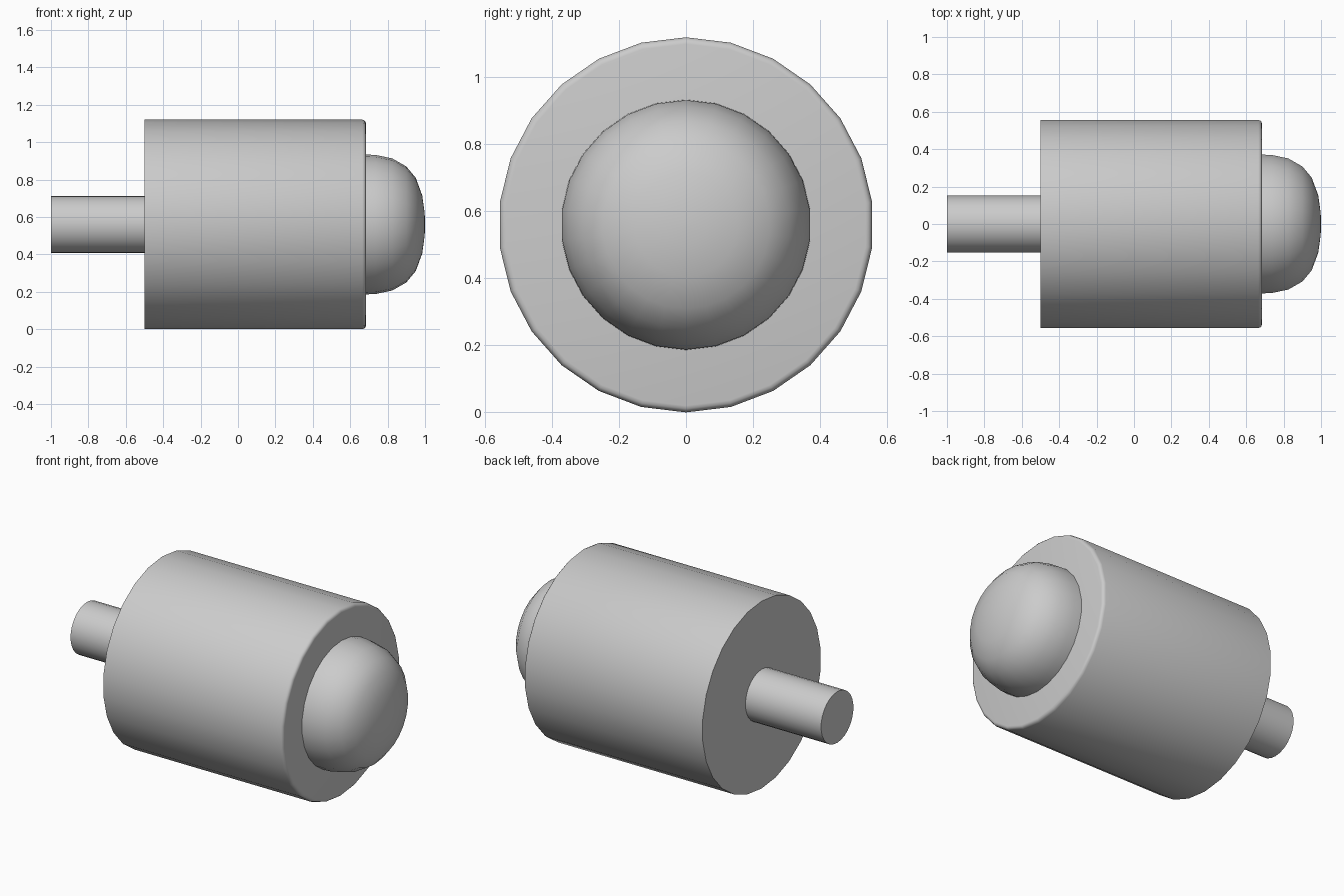
import bpy
import bmesh
from math import radians, tau, sin, cos

cube = bpy.data.objects.get("Cube")
if cube:
    bpy.data.objects.remove(cube, do_unlink=True)

SIDES = 26
RADIUS = 0.56
AXIS_Z = 0.56

# One plain grey for all parts
grey = bpy.data.materials.new("plain grey")
grey.use_nodes = True
color = (0.6, 0.6, 0.6, 1)
grey.diffuse_color = color
grey.node_tree.nodes["Principled BSDF"].inputs["Base Color"].default_value = color


def lathe(name, profile, angle):
    """Turn (x, radius) points around the long axis and cap both ends."""
    bm = bmesh.new()
    rings = []
    for x, r in profile:
        rings.append([bm.verts.new((x, r * sin(tau * i / SIDES), r * cos(tau * i / SIDES)))
                      for i in range(SIDES)])
    for a, b in zip(rings, rings[1:]):
        for i in range(SIDES):
            j = (i + 1) % SIDES
            bm.faces.new((a[i], a[j], b[j], b[i]))
    bm.faces.new(rings[0])
    bm.faces.new(rings[-1])
    bmesh.ops.recalc_face_normals(bm, faces=bm.faces)
    mesh = bpy.data.meshes.new(name)
    bm.to_mesh(mesh)
    bm.free()
    mesh.materials.append(grey)
    obj = bpy.data.objects.new(name, mesh)
    obj.location.z = AXIS_Z
    bpy.context.collection.objects.link(obj)
    bpy.ops.object.select_all(action="DESELECT")
    obj.select_set(True)
    bpy.context.view_layer.objects.active = obj
    bpy.ops.object.shade_smooth_by_angle(angle=radians(angle))
    return obj


# Main drum, with a rounded rim at the dome end only
lathe("drum", [(-0.5, RADIUS), (0.665, RADIUS), (0.676, RADIUS - 0.004),
               (0.682, RADIUS - 0.011), (0.684, RADIUS - 0.02)], 50)

# Stub shaft
lathe("shaft", [(-1, 0.153), (-0.49, 0.153)], 30)

# Blunt dome
lathe("dome", [(0.67, 0.374), (0.735, 0.372), (0.825, 0.353), (0.9, 0.31),
               (0.95, 0.25), (0.985, 0.155), (0.998, 0.06), (1, 0.01)], 40)
